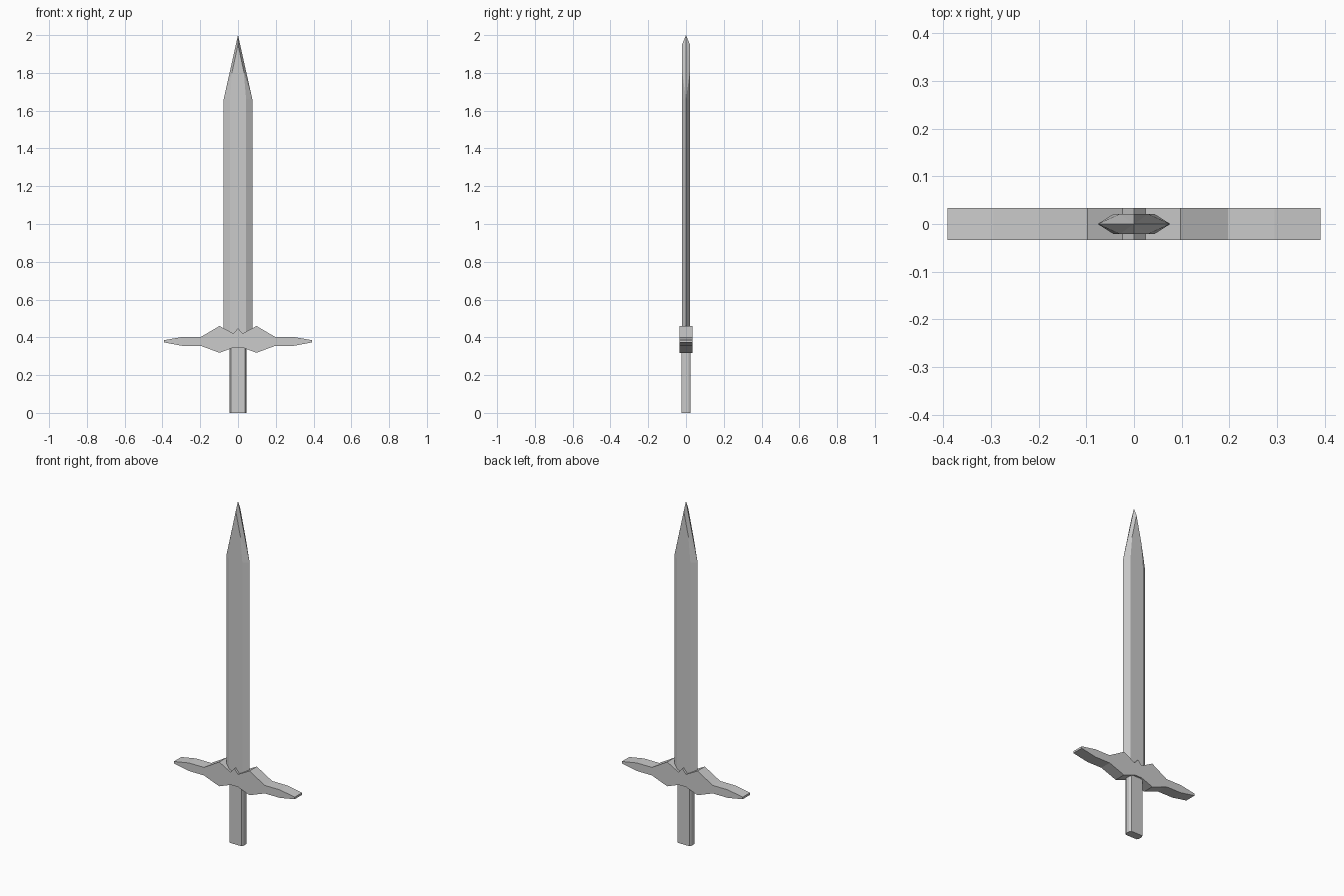
import bpy, bmesh

if "Cube" in bpy.data.objects:
    bpy.data.objects.remove(bpy.data.objects["Cube"])


def make_object(name, bm):
    bmesh.ops.recalc_face_normals(bm, faces=bm.faces)
    mesh = bpy.data.meshes.new(name)
    bm.to_mesh(mesh)
    bm.free()
    obj = bpy.data.objects.new(name, mesh)
    bpy.context.collection.objects.link(obj)
    return obj


def prism(name, points, offset):
    """Extrude a closed profile along an offset vector."""
    bm = bmesh.new()
    face = bm.faces.new([bm.verts.new(p) for p in points])
    geo = bmesh.ops.extrude_face_region(bm, geom=[face])["geom"]
    moved = [g for g in geo if isinstance(g, bmesh.types.BMVert)]
    bmesh.ops.translate(bm, verts=moved, vec=offset)
    return make_object(name, bm)


# Grip: flattened octagonal bar
quarter = [(0.045, 0.012), (0.038, 0.024)]
half = quarter + [(-x, y) for x, y in reversed(quarter)]
ring = half + [(-x, -y) for x, y in half]
prism("grip", [(x, y, 0) for x, y in ring], (0, 0, 0.36))

# Crossguard: right half outline from top centre to bottom, mirrored
top_mid = (0, 0.448)
right = [(0.024, 0.42), (0.098, 0.46), (0.197, 0.402), (0.295, 0.402), (0.391, 0.385),
         (0.391, 0.373), (0.295, 0.355), (0.197, 0.355), (0.098, 0.318), (0.024, 0.346)]
outline = [top_mid] + right + [(-x, z) for x, z in reversed(right)]
prism("crossguard", [(x, -0.034, z) for x, z in outline], (0, 0.068, 0))

# Blade: hexagonal section, flats narrowing to a ridge before the point
BASE, SHOULDER, RIDGE = 0.38, 1.66, 1.95
EDGE, FLAT, THICK = 0.076, 0.043, 0.021
bm = bmesh.new()
tip = bm.verts.new((0, 0, 2))
edges = {s: [bm.verts.new((s * EDGE, 0, z)) for z in (BASE, SHOULDER)] for s in (-1, 1)}
bottom = {}
for f in (-1, 1):
    y = f * THICK
    ridge = bm.verts.new((0, y, RIDGE))
    flat = {s: [bm.verts.new((s * x, y, z)) for x, z in
                ((FLAT, BASE), (FLAT, SHOULDER), (0.030, 1.81))] for s in (-1, 1)}
    # Broad flat face
    bm.faces.new(flat[-1] + [ridge] + flat[1][::-1])
    # Bevels on both cutting edges
    for s in (-1, 1):
        low, mid, high = flat[s]
        e0, e1 = edges[s]
        bm.faces.new((low, e0, e1, mid))
        bm.faces.new((mid, e1, high))
        bm.faces.new((high, e1, tip))
        bm.faces.new((high, tip, ridge))
        bottom[f, s] = low
bm.faces.new((edges[-1][0], bottom[-1, -1], bottom[-1, 1],
              edges[1][0], bottom[1, 1], bottom[1, -1]))
make_object("blade", bm)
